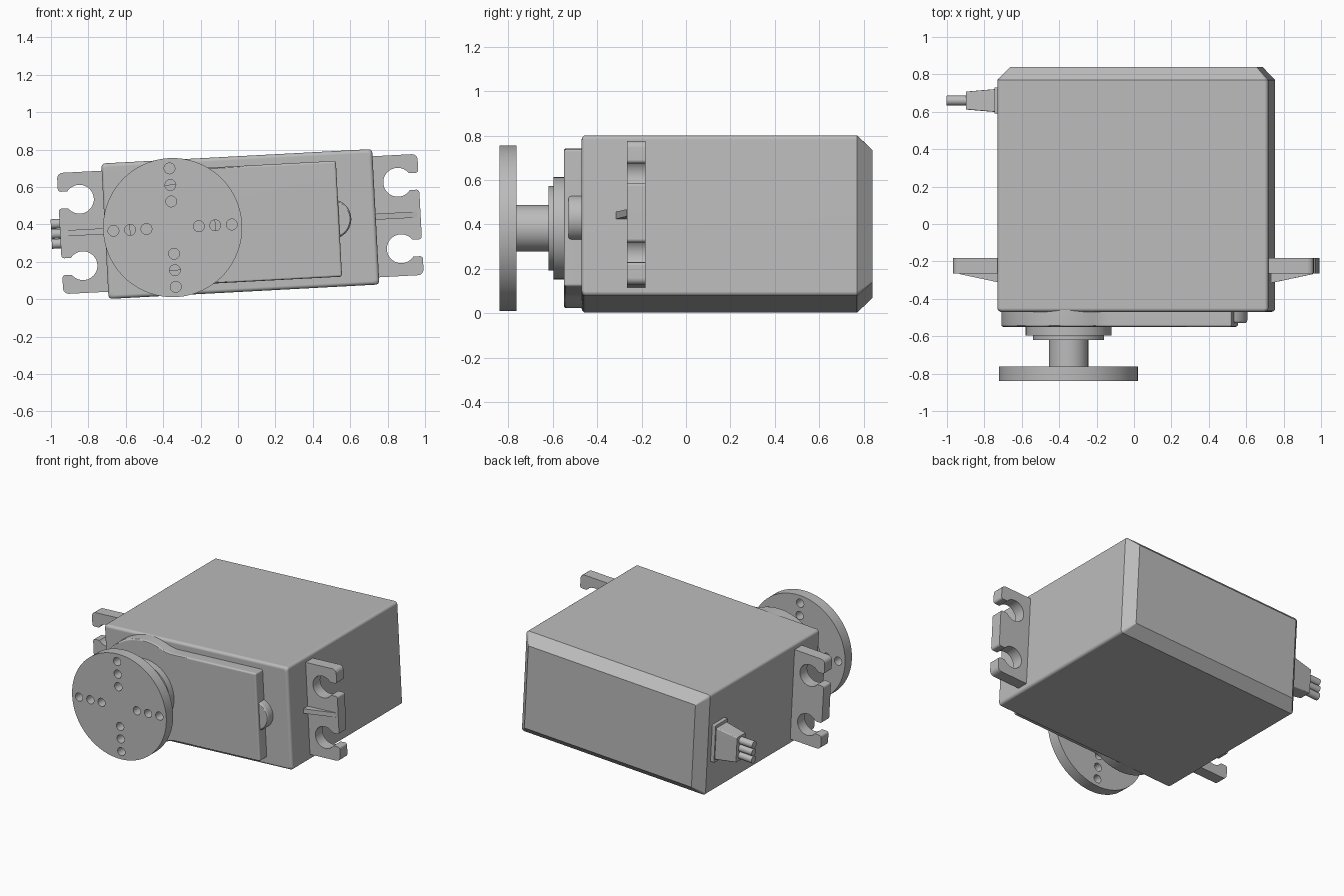
import bpy, bmesh
from math import sin, cos, pi, radians, sqrt, atan2
from mathutils import Vector

cube = bpy.data.objects.get("Cube")
if cube:
    bpy.data.objects.remove(cube)

TILT = radians(-3.05)          # the whole unit leans slightly about y
CENTRE = (0.0125, 0, 0.402)
SHAFT = -0.3625                # output axis along the body

grey = bpy.data.materials.new("plain grey")
grey.use_nodes = True
grey.diffuse_color = (0.5, 0.5, 0.5, 1)
grey.node_tree.nodes["Principled BSDF"].inputs["Base Color"].default_value = (0.5, 0.5, 0.5, 1)


def circle(r, cu=0, cv=0, n=64):
    return [(cu + r * cos(2 * pi * i / n), cv + r * sin(2 * pi * i / n)) for i in range(n)]


def rounded(corners, steps=4):
    """Outline from (u, v, radius) right-angle corners."""
    out = []
    for i, (u, v, r) in enumerate(corners):
        p = Vector((u, v))
        if r == 0:
            out.append((u, v))
            continue
        d1 = (Vector(corners[i - 1][:2]) - p).normalized()
        d2 = (Vector(corners[(i + 1) % len(corners)][:2]) - p).normalized()
        c = p + r * (d1 + d2)
        for k in range(steps + 1):
            t = pi / 2 * k / steps
            out.append(tuple(c - r * (d2 * cos(t) + d1 * sin(t))))
    return out


def box_outline(a, b, r, cu=0, cv=0):
    return rounded([(cu + s * a, cv + t * b, r) for s, t in ((-1, -1), (1, -1), (1, 1), (-1, 1))])


def along_y(outline, y):
    return [(u, y, v) for u, v in outline]


def along_x(outline, x):
    return [(x, a, b) for a, b in outline]


def add_loft(bm, rings):
    loops = [[bm.verts.new(p) for p in ring] for ring in rings]
    n = len(loops[0])
    for a, b in zip(loops, loops[1:]):
        for i in range(n):
            j = (i + 1) % n
            bm.faces.new((a[i], a[j], b[j], b[i]))
    bm.faces.new(loops[0])
    bm.faces.new(loops[-1])


def make(name, *lofts, cut=None, bevel=0):
    """Build one part from lofts, optionally cut by another part and edge-rounded."""
    bm = bmesh.new()
    for rings in lofts:
        add_loft(bm, rings)
    bmesh.ops.recalc_face_normals(bm, faces=bm.faces)
    mesh = bpy.data.meshes.new(name)
    bm.to_mesh(mesh)
    bm.free()
    mesh.materials.append(grey)
    ob = bpy.data.objects.new(name, mesh)
    bpy.context.collection.objects.link(ob)
    ob.location = CENTRE
    ob.rotation_euler.y = TILT
    bpy.ops.object.select_all(action="DESELECT")
    ob.select_set(True)
    bpy.context.view_layer.objects.active = ob
    if cut:
        mod = ob.modifiers.new("cut", "BOOLEAN")
        mod.object = cut
        mod.operation = "DIFFERENCE"
        mod.solver = "EXACT"
        bpy.ops.object.modifier_apply(modifier=mod.name)
        bpy.data.objects.remove(cut)
    if bevel:
        mod = ob.modifiers.new("round", "BEVEL")
        mod.width = bevel
        mod.segments = 3
        mod.limit_method = "ANGLE"
        mod.angle_limit = radians(50)
        bpy.ops.object.modifier_apply(modifier=mod.name)
    bpy.ops.object.shade_smooth_by_angle(angle=radians(30))
    ob.modifiers.new("flat faces", "WEIGHTED_NORMAL").keep_sharp = True
    return ob


# Case: rounded front rim, wide chamfer at the back
W, H, R = 0.725, 0.3625, 0.02
rings = []
for k in range(5):
    t = pi / 2 * k / 4
    inset = R * (1 - sin(t))
    rings.append(along_y(box_outline(W - inset, H - inset, R), -0.47 + R * (1 - cos(t))))
rings.append(along_y(box_outline(W, H, R), 0.77))
rings.append(along_y(box_outline(W - 0.065, H - 0.065, 0.005), 0.84))
make("case", rings)

# Front lid: a disc round the shaft blending into a rectangle
LR, LV, FR = 0.36, 0.31, 0.2
du = sqrt((LR + FR) ** 2 - (LV + FR) ** 2)
a0 = atan2(LV + FR, du)
half = [(0.528, LV)]
half += [(SHAFT + du - FR * cos(t), LV + FR - FR * sin(t))
         for t in [pi / 2 + (a0 - pi / 2) * k / 6 for k in range(7)]]
half += [(SHAFT + LR * cos(t), LR * sin(t))
         for t in [a0 + (pi - a0) * k / 24 for k in range(1, 25)]]
lid = half + [(u, -v) for u, v in reversed(half[:-1])]
make("front_lid", [along_y(lid, -0.44), along_y(lid, -0.55)], bevel=0.012)

# Round boss at the end of the lid
boss = circle(0.105, 0.489, 0)
make("end_boss", [along_y(boss, -0.44), along_y(boss, -0.53)], bevel=0.014)


# Output collars and shaft
def disc(name, r, y0, y1, **kw):
    ring = circle(r, SHAFT, 0)
    return make(name, [along_y(ring, y0), along_y(ring, y1)], **kw)


disc("lower_collar", 0.23, -0.53, -0.597)
disc("upper_collar", 0.19, -0.58, -0.62)
disc("output_shaft", 0.105, -0.6, -0.78)

# Horn disc with four rows of three holes
holes = []
for arm in range(4):
    for r in (0.14, 0.228, 0.317):
        hole = circle(0.029, SHAFT + r * cos(arm * pi / 2), r * sin(arm * pi / 2), 24)
        holes.append([along_y(hole, -0.9), along_y(hole, -0.7)])
disc("horn_disc", 0.372, -0.763, -0.84, cut=make("horn_cutter", *holes))

# Mounting ears with open screw slots and a tapered rib
E, EH, SV, SW = 0.965, 0.324, 0.178, 0.045
for side, label in ((1, "left"), (-1, "right")):
    lower = [(0.7, -EH, 0), (E, -EH, 0.03), (E, -SV - SW, 0.015), (0.86, -SV - SW, 0),
             (0.86, -SV + SW, 0), (E, -SV + SW, 0.015)]
    corners = lower + [(u, -v, r) for u, v, r in reversed(lower)]
    ear = [(side * u, v) for u, v in rounded(corners)]
    slots = [circle(0.077, side * 0.852, s * SV, 40) for s in (-1, 1)]
    cutter = make("ear_cutter", *[[along_y(c, -0.4), along_y(c, -0.1)] for c in slots])
    make(label + "_ear", [along_y(ear, -0.265), along_y(ear, -0.183)], cut=cutter)
    rib = [(0.7, -0.25), (0.7, -0.32), (0.945, -0.268), (0.945, -0.25)]
    make(label + "_rib", [[(side * u, y, z) for u, y in rib] for z in (-0.016, 0.016)])

# Cable outlet: flange, tapered sleeve and three wires
CY = 0.66
flange = box_outline(0.07, 0.135, 0.006, CY)
make("cable_flange", [along_x(flange, -0.7), along_x(flange, -0.752)])
make("cable_sleeve", [along_x(box_outline(0.062, 0.115, 0.006, CY), -0.74),
                      along_x(box_outline(0.048, 0.09, 0.006, CY), -0.908)])
wires = [circle(0.026, CY, k * 0.053, 24) for k in (-1, 0, 1)]
make("wires", *[[along_x(w, -0.89), along_x(w, -1.012)] for w in wires])
